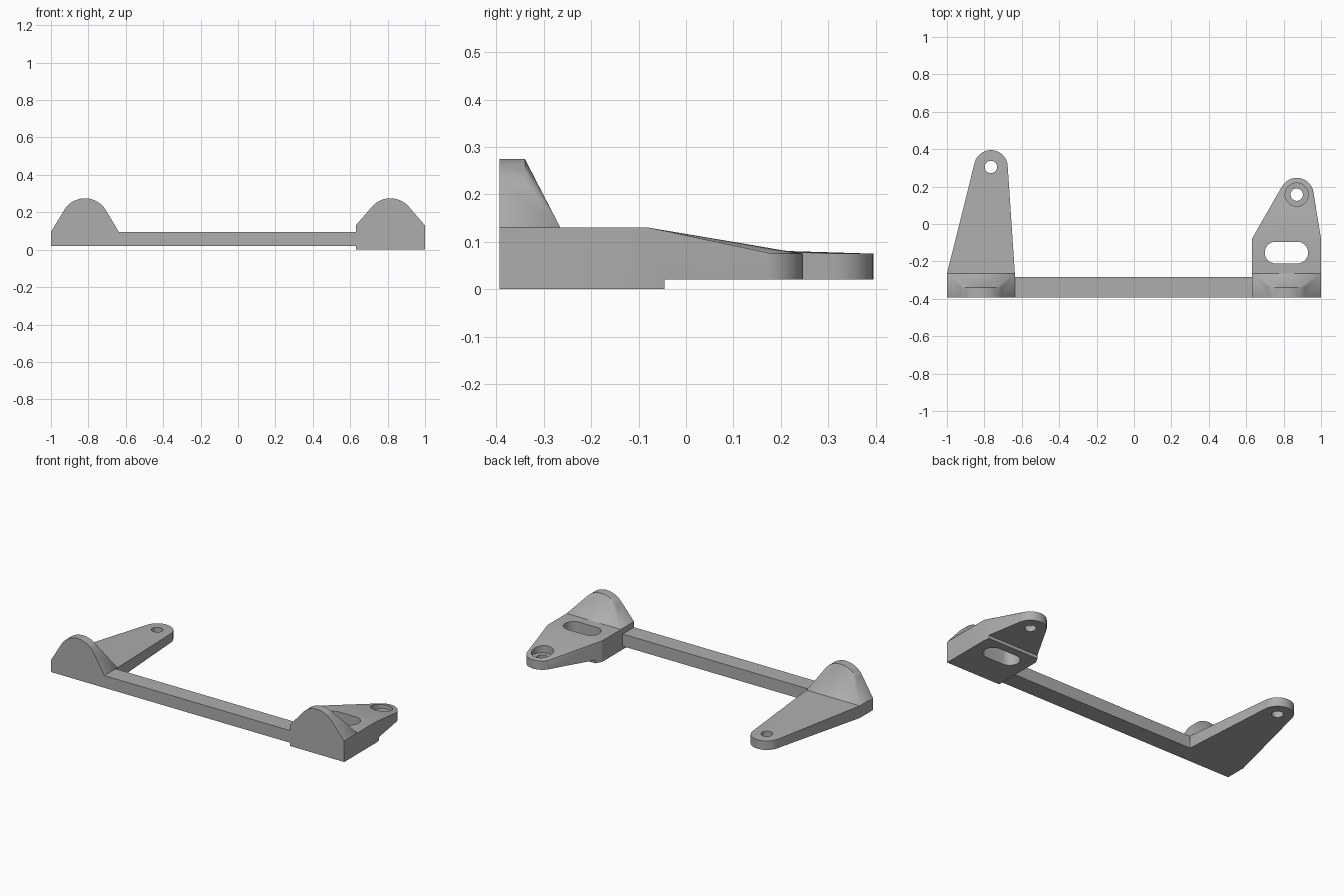
import bpy, bmesh
from math import sin, cos, pi, radians
from mathutils import Vector

cube = bpy.data.objects.get("Cube")
if cube:
    bpy.data.objects.remove(cube, do_unlink=True)

grey = bpy.data.materials.new("satin grey")
grey.use_nodes = True
COLOUR = (0.42, 0.42, 0.42, 1)
grey.diffuse_color = COLOUR
grey.node_tree.nodes["Principled BSDF"].inputs["Base Color"].default_value = COLOUR


def box(x0, x1, y0, y1, z0, z1):
    return [Vector((x, y, z)) for x in (x0, x1) for y in (y0, y1) for z in (z0, z1)]


def disc(x, y, r, z0, z1, n=48):
    """Points of an upright cylinder."""
    return [Vector((x + r * cos(2 * pi * i / n), y + r * sin(2 * pi * i / n), z))
            for i in range(n) for z in (z0, z1)]


def arch(x, z, r, y0, y1, n=32):
    """Points of a half cylinder lying along y."""
    return [Vector((x + r * cos(pi * i / n), y, z + r * sin(pi * i / n)))
            for i in range(n + 1) for y in (y0, y1)]


def hull(name, points):
    """Solid wrapped tightly around the points."""
    bm = bmesh.new()
    for p in points:
        bm.verts.new(p)
    out = bmesh.ops.convex_hull(bm, input=bm.verts)
    loose = {g for g in out["geom_interior"] + out["geom_unused"]
             if isinstance(g, bmesh.types.BMVert)}
    bmesh.ops.delete(bm, geom=list(loose), context="VERTS")
    bmesh.ops.dissolve_limit(bm, angle_limit=radians(0.3), verts=bm.verts, edges=bm.edges)
    bmesh.ops.recalc_face_normals(bm, faces=bm.faces)
    mesh = bpy.data.meshes.new(name)
    bm.to_mesh(mesh)
    bm.free()
    mesh.materials.append(grey)
    ob = bpy.data.objects.new(name, mesh)
    bpy.context.collection.objects.link(ob)
    return ob


def combine(ob, other, operation):
    """Apply a boolean and remove the helper."""
    other.hide_render = True
    mod = ob.modifiers.new("bool", "BOOLEAN")
    mod.operation, mod.object, mod.solver = operation, other, "EXACT"
    bpy.context.view_layer.update()
    graph = bpy.context.evaluated_depsgraph_get()
    mesh = bpy.data.meshes.new_from_object(ob.evaluated_get(graph))
    ob.modifiers.clear()
    ob.data = mesh
    bpy.data.objects.remove(other, do_unlink=True)


FRONT, FOOT, LOW = -0.393, -0.265, 0.02


def bracket(name, x0, x1, z0, top, back, cx, cy, knob_x):
    """Tapered arm with a round tip, rounded stop at the front and a screw hole."""
    ob = hull(name, box(x0, x1, FRONT, back, z0, top) + disc(cx, cy, 0.09, z0, 0.075))
    stop = hull("stop", box(x0, x1, FRONT, FOOT, z0, top)
                + arch(knob_x, 0.145, 0.13, FRONT, -0.34))
    combine(ob, stop, "UNION")
    combine(ob, hull("hole", disc(cx, cy, 0.033, -0.1, 0.3)), "DIFFERENCE")
    return ob


right_arm = bracket("right_arm", -1, -0.637, LOW, 0.095, FOOT, -0.765, 0.305, -0.818)
left_arm = bracket("left_arm", 0.63, 1, 0, 0.13, -0.08, 0.87, 0.157, 0.815)

# Left arm: raised underside at the back, long slot and screw head recess
combine(left_arm, hull("step", box(0.5, 1.2, -0.045, 0.5, -0.1, LOW)), "DIFFERENCE")
combine(left_arm, hull("slot", disc(0.757, -0.153, 0.058, -0.1, 0.3)
                       + disc(0.873, -0.153, 0.058, -0.1, 0.3)), "DIFFERENCE")
combine(left_arm, hull("recess", disc(0.87, 0.157, 0.062, 0.055, 0.3)), "DIFFERENCE")

# Bar joining the two arms
cross_bar = hull("cross_bar", box(-0.637, 0.63, FRONT, -0.283, LOW, 0.095))

for ob in bpy.context.view_layer.objects:
    ob.select_set(ob in (right_arm, left_arm, cross_bar))
bpy.context.view_layer.objects.active = left_arm
bpy.ops.object.shade_smooth_by_angle(angle=radians(25))
